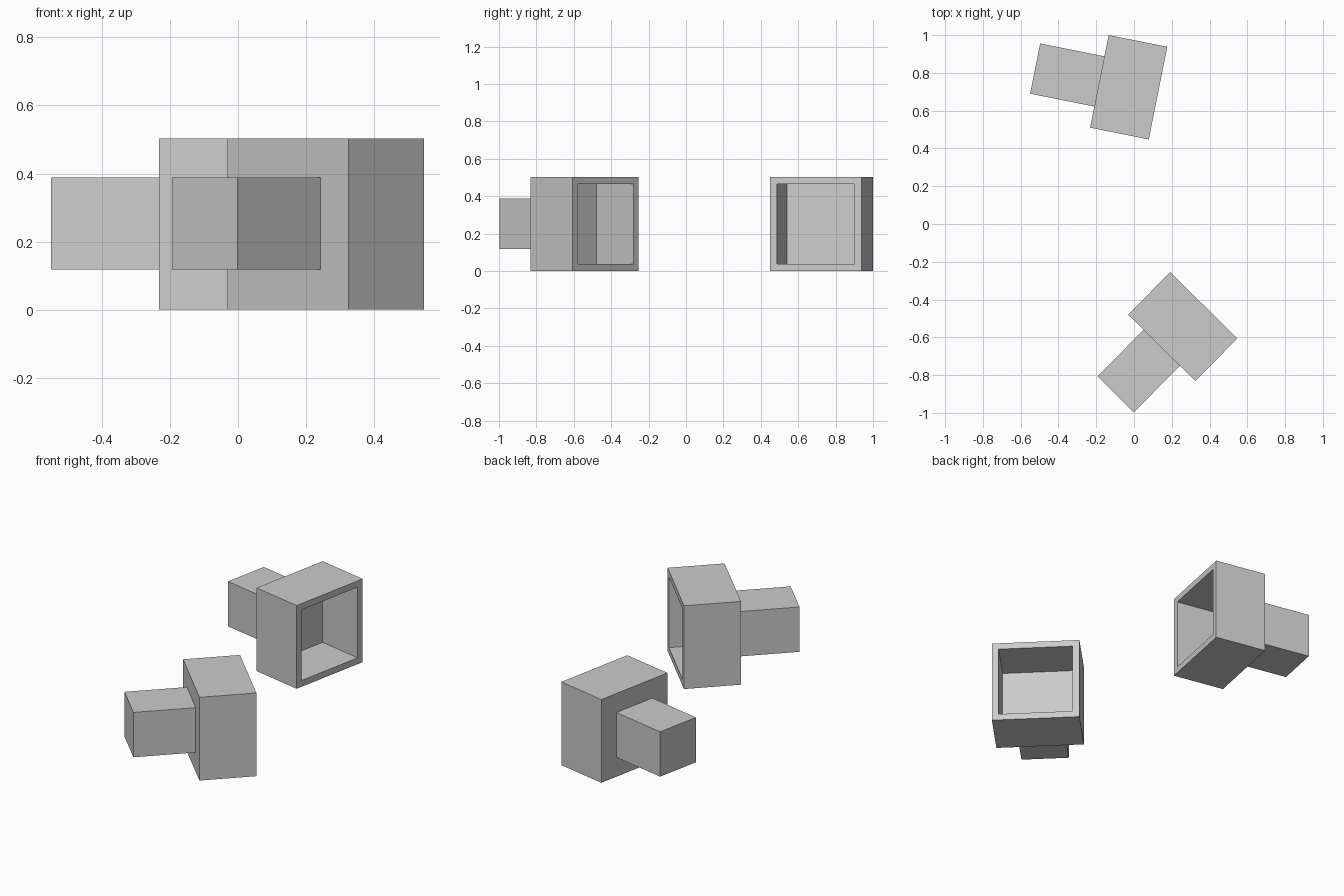
import bpy, bmesh, math
from mathutils import Matrix, Vector

if "Cube" in bpy.data.objects:
    bpy.data.objects.remove(bpy.data.objects["Cube"])

W, D, H = 0.5, 0.317, 0.503       # outer width, depth, height of the casing
MID = H / 2


def add_object(name, bm, place):
    bmesh.ops.recalc_face_normals(bm, faces=bm.faces)
    mesh = bpy.data.meshes.new(name)
    bm.to_mesh(mesh)
    bm.free()
    obj = bpy.data.objects.new(name, mesh)
    bpy.context.collection.objects.link(obj)
    obj.matrix_world = place


def box(bm, size, centre):
    m = Matrix.Translation(centre) @ Matrix.Diagonal((*size, 1))
    bmesh.ops.create_cube(bm, size=1, matrix=m)


def monitor(label, x, y, degrees):
    place = Matrix.Translation((x, y, 0)) @ Matrix.Rotation(math.radians(degrees), 4, 'Z')

    # casing with a recessed front opening
    bm = bmesh.new()
    box(bm, (D, W, H), (0, 0, MID))
    bm.normal_update()
    front = max(bm.faces, key=lambda f: f.normal.x)
    bmesh.ops.inset_region(bm, faces=[front], thickness=0.054)
    inner = bmesh.ops.extrude_discrete_faces(bm, faces=[front])["faces"][0]
    bmesh.ops.translate(bm, verts=inner.verts, vec=Vector((-0.278, 0, 0)))
    add_object(label + "_casing", bm, place)

    # smaller rear housing
    bm = bmesh.new()
    back, join = -0.505, -D / 2
    box(bm, (join - back, 0.271, 0.271), ((back + join) / 2, 0, MID + 0.001))
    add_object(label + "_rear_housing", bm, place)


monitor("rear_monitor", -0.028, 0.724, -11.3)
monitor("front_monitor", 0.258, -0.543, 45.3)
